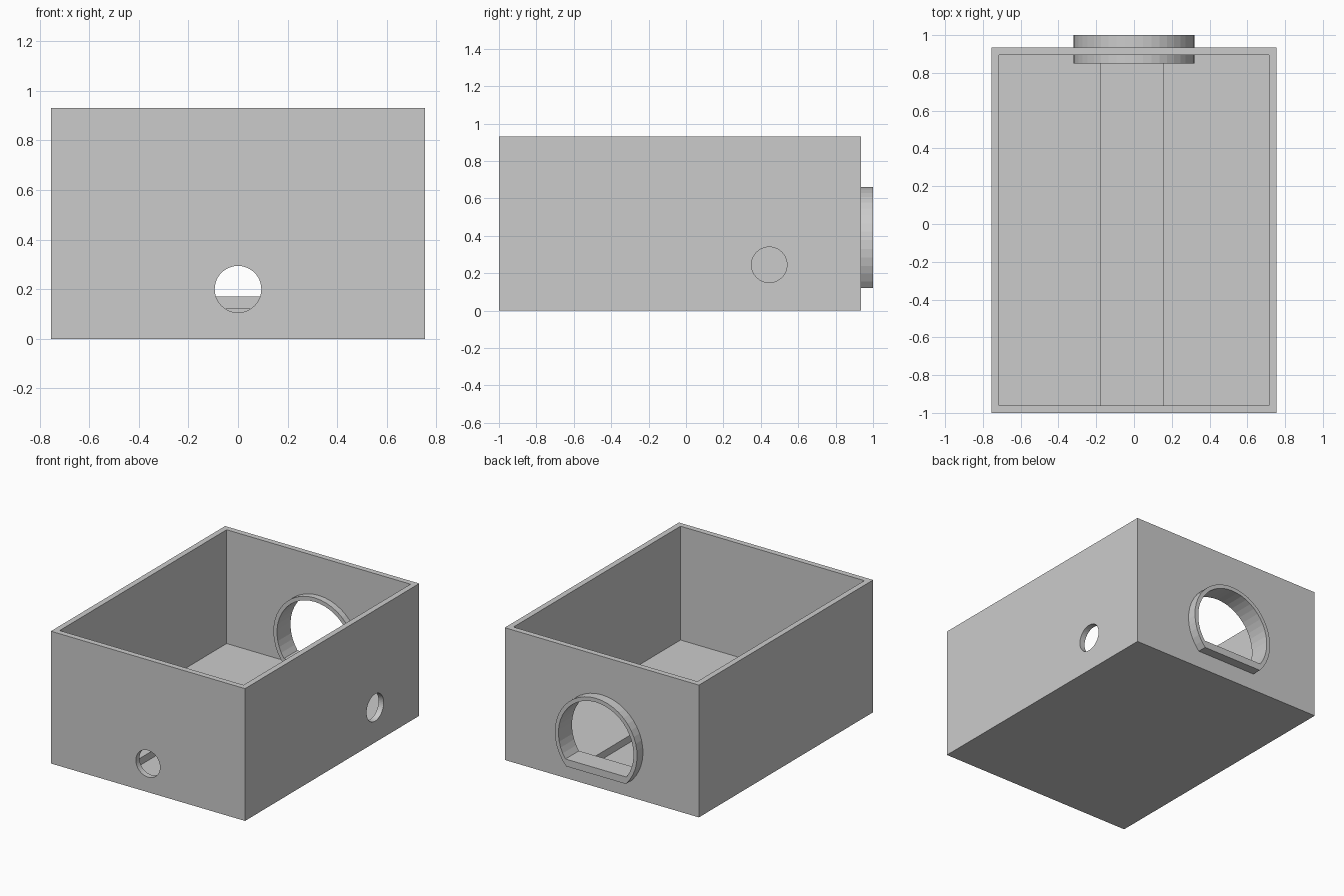
import bpy, bmesh, math
from mathutils import Vector

if "Cube" in bpy.data.objects:
    bpy.data.objects.remove(bpy.data.objects["Cube"])

# Maps a 2D profile point plus a depth onto the axis of extrusion
AXES = {
    'X': lambda a, b, d: (d, a, b),
    'Y': lambda a, b, d: (a, d, b),
    'Z': lambda a, b, d: (a, b, d),
}


def prism(name, pts, axis, d0, d1):
    """Closed profile extruded from d0 to d1 along an axis."""
    place = AXES[axis]
    bm = bmesh.new()
    base = bm.faces.new([bm.verts.new(place(a, b, d0)) for a, b in pts])
    ext = bmesh.ops.extrude_face_region(bm, geom=[base])
    step = Vector(place(0, 0, d1 - d0))
    bmesh.ops.translate(bm, vec=step, verts=[g for g in ext['geom'] if isinstance(g, bmesh.types.BMVert)])
    bmesh.ops.recalc_face_normals(bm, faces=bm.faces)
    mesh = bpy.data.meshes.new(name)
    bm.to_mesh(mesh)
    bm.free()
    obj = bpy.data.objects.new(name, mesh)
    bpy.context.collection.objects.link(obj)
    return obj


def cut(obj, cutter):
    """Subtract the cutter, apply the result and delete the cutter."""
    mod = obj.modifiers.new("cut", 'BOOLEAN')
    mod.operation, mod.solver, mod.object = 'DIFFERENCE', 'EXACT', cutter
    bpy.context.view_layer.objects.active = obj
    bpy.ops.object.modifier_apply(modifier=mod.name)
    bpy.data.objects.remove(cutter)


def circle(a, b, r, n=48):
    return [(a + r * math.cos(2 * math.pi * i / n), b + r * math.sin(2 * math.pi * i / n)) for i in range(n)]


def cut_circle(r, chord, cz=0.34, n=32):
    """Circle around x = 0 with its bottom sliced flat at height chord."""
    start = math.asin((chord - cz) / r)
    sweep = math.pi - 2 * start
    return [(r * math.cos(start + sweep * i / n), cz + r * math.sin(start + sweep * i / n)) for i in range(n + 1)]


W, H, T = 0.755, 0.93, 0.04      # half width, height, wall thickness
FRONT, SEAM, BACK = -1.0, 0.895, 0.935
IN = W - T

# Front wall and both side walls in one U-shaped piece
walls = prism("walls", [(-W, FRONT), (W, FRONT), (W, SEAM), (IN, SEAM),
                        (IN, FRONT + T), (-IN, FRONT + T), (-IN, SEAM), (-W, SEAM)], 'Z', 0, H)
cut(walls, prism("front_hole_cutter", circle(0, 0.2, 0.094), 'Y', -1.1, -0.9))
cut(walls, prism("side_hole_cutter", circle(0.445, 0.245, 0.095), 'X', 0.6, 0.9))

# Back panel with the entrance opening
back = prism("back_panel", [(-W, 0), (W, 0), (W, H), (-W, H)], 'Y', SEAM, BACK)
cut(back, prism("entrance_cutter", cut_circle(0.305, 0.145), 'Y', 0.8, 1.1))

# Flat-bottomed collar passing through the back panel
collar = prism("entrance_collar", cut_circle(0.32, 0.12), 'Y', 0.85, 1.0)
cut(collar, prism("collar_cutter", cut_circle(0.292, 0.17), 'Y', 0.8, 1.1))

# Floor with a shallow channel running front to back
TOP, LOW = 0.13, 0.08
prism("floor", [(-IN, 0), (IN, 0), (IN, TOP), (0.155, TOP), (0.155, LOW),
                (-0.175, LOW), (-0.175, TOP), (-IN, TOP)], 'Y', FRONT + T, SEAM)
